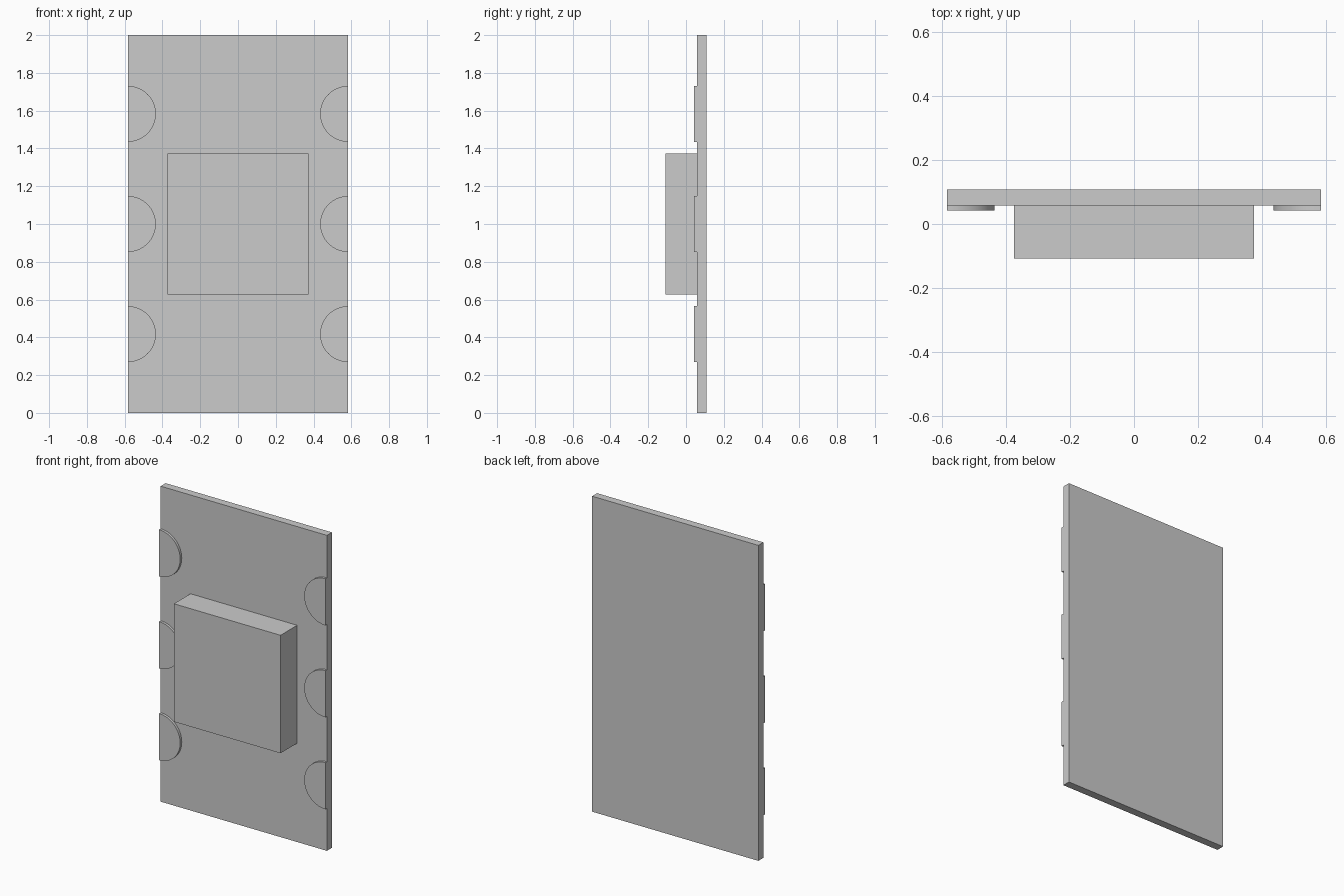
import bpy, bmesh, math

if "Cube" in bpy.data.objects:
    bpy.data.objects.remove(bpy.data.objects["Cube"])

HALF_W = 0.583
BACK, FACE, PAD_FRONT, CHIP_FRONT = 0.108, 0.058, 0.042, -0.108
PAD_R, PAD_STEP = 0.148, 0.583


def extruded(name, outline, y_front, y_back, smooth=False):
    """Extrude an (x, z) outline from y_front back to y_back."""
    bm = bmesh.new()
    base = bm.faces.new([bm.verts.new((x, y_front, z)) for x, z in outline])
    res = bmesh.ops.extrude_face_region(bm, geom=[base], use_keep_orig=True)
    moved = [g for g in res["geom"] if isinstance(g, bmesh.types.BMVert)]
    bmesh.ops.translate(bm, verts=moved, vec=(0, y_back - y_front, 0))
    bmesh.ops.recalc_face_normals(bm, faces=bm.faces)
    mesh = bpy.data.meshes.new(name)
    bm.to_mesh(mesh)
    bm.free()
    obj = bpy.data.objects.new(name, mesh)
    bpy.context.collection.objects.link(obj)
    if smooth:
        bpy.ops.object.select_all(action='DESELECT')
        obj.select_set(True)
        bpy.context.view_layer.objects.active = obj
        bpy.ops.object.shade_smooth_by_angle(angle=math.radians(30))
    return obj


def rect(half_w, z0, z1):
    return [(-half_w, z0), (half_w, z0), (half_w, z1), (-half_w, z1)]


# Thin upright board
extruded("board", rect(HALF_W, 0, 2), FACE, BACK)

# Square block on the front face
extruded("center_block", rect(0.374, 0.626, 1.374), CHIP_FRONT, FACE)

# Half-round pads along both side edges
SEG = 32
for side, label in ((-1, "left"), (1, "right")):
    for i, level in enumerate(("lower", "middle", "upper")):
        zc = 1 + (i - 1) * PAD_STEP
        arc = [(side * (HALF_W - PAD_R * math.cos(a)), zc + PAD_R * math.sin(a))
               for a in (math.pi * (k / SEG - 0.5) for k in range(SEG + 1))]
        extruded(f"{level}_{label}_pad", arc, PAD_FRONT, FACE, smooth=True)
